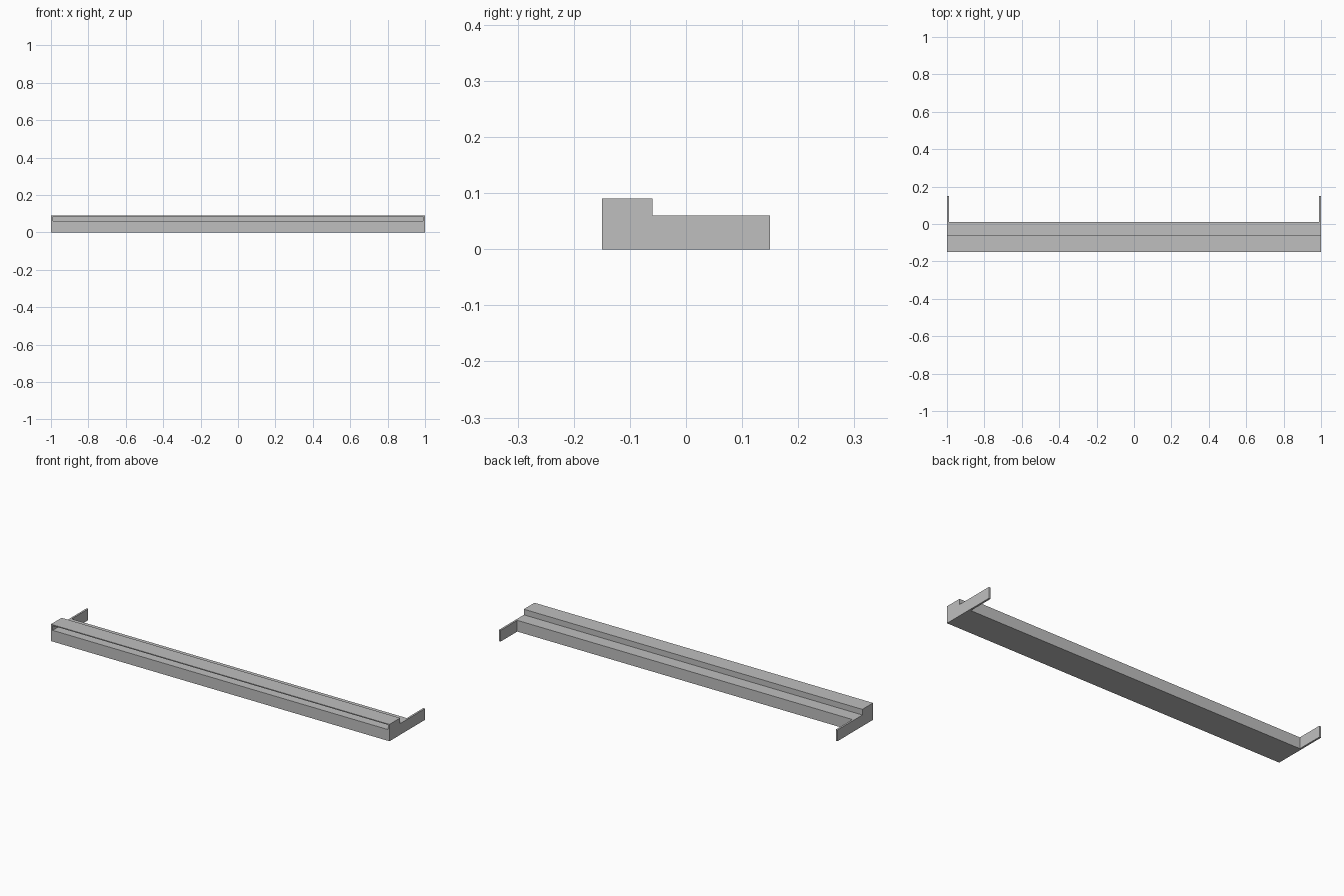
import bpy
import bmesh

cube = bpy.data.objects.get("Cube")
if cube:
    bpy.data.objects.remove(cube, do_unlink=True)

grey = bpy.data.materials.new("light grey")
grey.use_nodes = True
colour = (0.52, 0.52, 0.52, 1)
grey.diffuse_color = colour
grey.node_tree.nodes["Principled BSDF"].inputs["Base Color"].default_value = colour

FRONT, STEP, BACK, TAIL = -0.15, -0.06, 0.01, 0.15   # y positions
LEDGE, TOP = 0.06, 0.09                              # heights
WALL, END = 0.005, 0.01                              # thicknesses


def extrude_profile(name, profile, x0, x1):
    """Sweep a (y, z) outline along x."""
    bm = bmesh.new()
    face = bm.faces.new([bm.verts.new((x0, y, z)) for y, z in profile])
    swept = bmesh.ops.extrude_face_region(bm, geom=[face])["geom"]
    moved = [v for v in swept if isinstance(v, bmesh.types.BMVert)]
    bmesh.ops.translate(bm, verts=moved, vec=(x1 - x0, 0, 0))
    bmesh.ops.recalc_face_normals(bm, faces=bm.faces)
    mesh = bpy.data.meshes.new(name)
    bm.to_mesh(mesh)
    bm.free()
    mesh.materials.append(grey)
    obj = bpy.data.objects.new(name, mesh)
    bpy.context.collection.objects.link(obj)
    return obj


# Long beam with a raised hood that is open along the front
extrude_profile("slotted_beam", [
    (FRONT, 0), (BACK, 0), (BACK, LEDGE), (STEP, LEDGE), (STEP, TOP),
    (FRONT, TOP), (FRONT, TOP - WALL), (STEP - WALL, TOP - WALL),
    (STEP - WALL, LEDGE), (FRONT, LEDGE)], -1 + END, 1 - END)

# Stepped end plates that reach out behind the beam
end_profile = [(FRONT, 0), (TAIL, 0), (TAIL, LEDGE), (STEP, LEDGE),
               (STEP, TOP), (FRONT, TOP)]
for name, side in (("left_end_plate", 1), ("right_end_plate", -1)):
    extrude_profile(name, end_profile, side * (1 - END), side)
